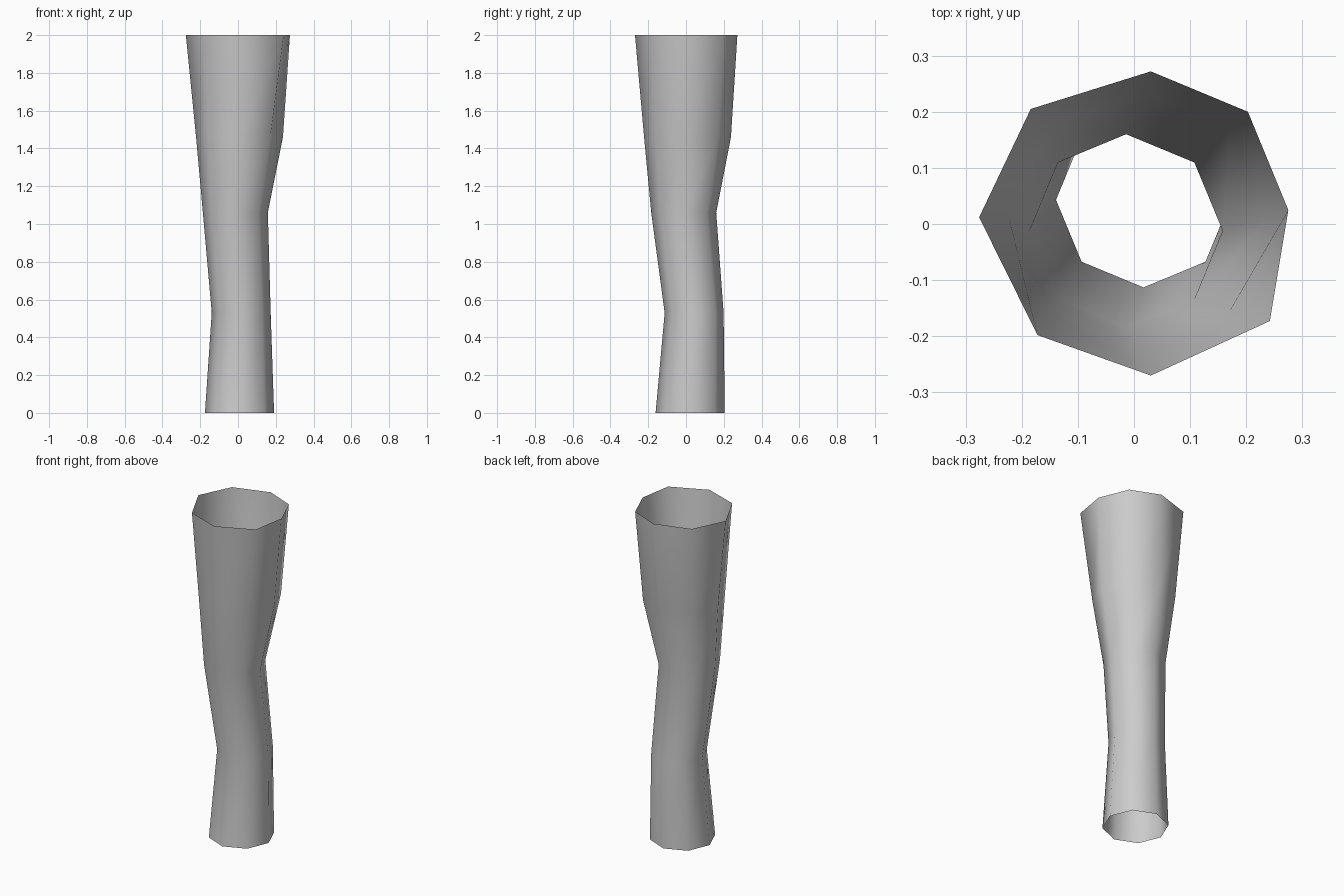
import bpy, bmesh
from math import cos, sin, pi

if "Cube" in bpy.data.objects:
    bpy.data.objects.remove(bpy.data.objects["Cube"])

SIDES = 8
# centre x, centre y, height, radius of each regular ring
RINGS = [(0.008, 0.022, 0.0, 0.183),
         (0.017, 0.043, 0.53, 0.156),
         (-0.014, -0.012, 1.06, 0.172),
         (0.008, 0.008, 1.46, 0.230)]
# slightly uneven rim at the top, counter-clockwise from +x
RIM = [(0.275, 0.025), (0.203, 0.2), (0.03, 0.272), (-0.184, 0.205),
       (-0.276, 0.012), (-0.172, -0.198), (0.03, -0.27), (0.242, -0.173)]

# open bent tube lofted through the rings
bm = bmesh.new()
loops = []
for cx, cy, z, r in RINGS:
    angles = [2 * pi * i / SIDES for i in range(SIDES)]
    loops.append([bm.verts.new((cx + r * cos(a), cy + r * sin(a), z)) for a in angles])
loops.append([bm.verts.new((x, y, 2.0)) for x, y in RIM])

for low, high in zip(loops, loops[1:]):
    for i in range(SIDES):
        j = (i + 1) % SIDES
        face = bm.faces.new((low[i], low[j], high[j], high[i]))
        face.smooth = True

mesh = bpy.data.meshes.new("hollow_trunk")
bm.to_mesh(mesh)
bm.free()
trunk = bpy.data.objects.new("hollow_trunk", mesh)
bpy.context.collection.objects.link(trunk)
